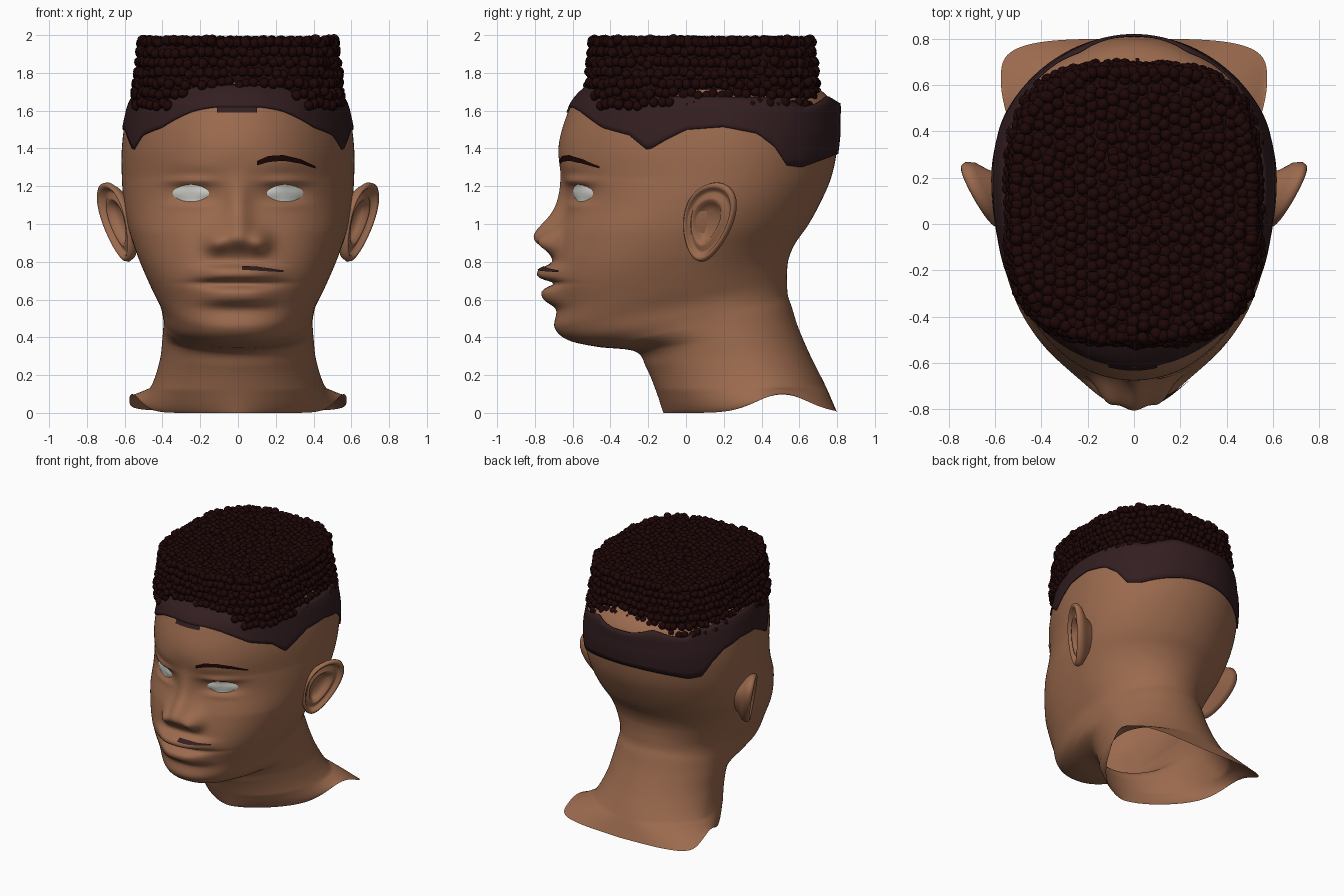
import bpy, math, random
from mathutils import Vector
from mathutils.bvhtree import BVHTree

random.seed(4)
cube = bpy.data.objects.get("Cube")
if cube:
    bpy.data.objects.remove(cube)


def material(name, r, g, b):
    m = bpy.data.materials.new(name)
    m.use_nodes = True
    m.diffuse_color = (r, g, b, 1)
    bsdf = m.node_tree.nodes["Principled BSDF"]
    bsdf.inputs["Base Color"].default_value = (r, g, b, 1)
    bsdf.inputs["Roughness"].default_value = 0.7
    return m


SKIN = material("brown skin", 0.33, 0.145, 0.076)
HAIR = material("dark hair", 0.013, 0.002, 0.002)
FADE = material("shaved hair", 0.033, 0.013, 0.015)
WHITE = material("eye white", 0.65, 0.65, 0.61)


def make(name, verts, faces, mat):
    me = bpy.data.meshes.new(name)
    me.from_pydata(verts, [], faces)
    me.materials.append(mat)
    me.shade_smooth()
    ob = bpy.data.objects.new(name, me)
    bpy.context.collection.objects.link(ob)
    return ob


def grid(rows, wrap=True, cap=False):
    """Join equal rows of points into quads, optionally closing the last row."""
    n = len(rows[0])
    verts = [p for row in rows for p in row]
    faces = []
    for i in range(len(rows) - 1):
        for j in range(n if wrap else n - 1):
            k = (j + 1) % n
            faces.append((i * n + j, i * n + k, (i + 1) * n + k, (i + 1) * n + j))
    if cap:
        faces.append(tuple(range(len(verts) - n, len(verts))))
    return verts, faces


def mirror(ob):
    ob.modifiers.new("Mirror", "MIRROR").use_axis[0] = True


def lookup(table, s):
    """Piecewise linear value."""
    for (a, p), (b, q) in zip(table, table[1:]):
        if s <= b:
            return p + (q - p) * max(0, (s - a) / (b - a))
    return table[-1][1]


def spow(v, e):
    return math.copysign(abs(v) ** e, v)


# Head and neck rings: front z, front y, back z, back y, half width, y of widest point
RINGS = [
    (0, -.12, 0, .8, .575, .61),
    (.12, -.16, .14, .74, .465, .42),
    (.24, -.21, .3, .66, .415, .3),
    (.325, -.27, .45, .595, .4, .22),
    (.35, -.47, .56, .56, .395, .16),
    (.385, -.62, .62, .54, .4, .1),
    (.45, -.685, .68, .535, .415, .06),
    (.55, -.685, .75, .535, .455, .02),
    (.68, -.71, .82, .545, .5, 0),
    (.8, -.7, .9, .58, .54, .02),
    (.95, -.67, 1, .65, .58, .08),
    (1.1, -.635, 1.12, .715, .605, .14),
    (1.25, -.655, 1.25, .77, .615, .18),
    (1.4, -.675, 1.4, .8, .615, .2),
    (1.55, -.64, 1.55, .805, .595, .19),
    (1.68, -.575, 1.68, .745, .548, .14),
    (1.8, -.42, 1.8, .57, .4, .1),
    (1.86, -.25, 1.86, .38, .25, .1),
    (1.88, .08, 1.88, .12, .02, .1),
]
# Fullness of the ring fronts, by ring number
FULLNESS = [(0, 1.6), (1, 2), (3, 2), (4, 2.3), (10, 2.3), (12, 2), (18, 2)]

# Face relief: x, z, x spread, spread below, spread above, height, fullness
RELIEF = [
    (0, .93, .09, .075, .1, .12, 2),      # nose tip
    (0, 1.08, .065, .12, .13, .05, 2),    # nose bridge
    (.115, .9, .06, .055, .065, .08, 2),  # nostril wings
    (0, .74, .2, .042, .042, .08, 3),     # upper lip
    (0, .625, .18, .055, .042, .065, 3),  # lower lip
    (0, .687, .22, .012, .012, -.025, 2),  # mouth crease
    (0, .45, .16, .06, .06, .01, 2),      # chin
    (.25, 1.16, .12, .065, .065, -.04, 2),   # eye sockets
    (.25, 1.225, .11, .018, .025, .028, 2),  # upper lids
    (.25, 1.1, .1, .025, .018, .016, 2),  # lower lids
    (.22, 1.31, .15, .05, .06, .01, 2),   # brow ridge
]


def relief(x, z):
    total = 0
    for cx, cz, sx, below, above, h, full in RELIEF:
        sz = below if z < cz else above
        total += h * math.exp(-abs((abs(x) - cx) / sx) ** full - abs((z - cz) / sz) ** full)
    return total


def ring_at(t):
    """Smooth interpolation between neighbouring rings."""
    last = len(RINGS) - 1
    i = min(int(t), last - 1)
    f = t - i
    quad = [RINGS[max(0, min(last, i + k))] for k in (-1, 0, 1, 2)]
    return [b + f / 2 * (c - a + f * (2*a - 5*b + 4*c - d + f * (3*(b - c) + d - a)))
            for a, b, c, d in zip(*quad)]


def head_row(t, columns=184):
    zf, yf, zb, yb, w, yw = ring_at(t)
    hem = max(0, 1 - t)
    back_power = 2 / (2 + 1.8 * hem)
    front_power = 2 / lookup(FULLNESS, t)
    row = []
    for j in range(columns):
        s = 2 * math.pi * j / columns
        a = s - .5 * math.sin(s)          # denser columns on the face
        front = math.cos(a) > 0
        e = front_power if front else back_power
        x = w * spow(math.sin(a), e)
        y = yw - (yw - yf if front else yb - yw) * spow(math.cos(a), e)
        z = zf + (zb - zf) * (y - yf) / (yb - yf)
        z += hem * .1 * math.exp(-((y - .51) / .19) ** 2) * min(1, abs(x) * 2.5)
        if front and t > 4:
            y -= relief(x, z)
        row.append((x, y, z))
    return row


STEPS = 10
rows = [head_row(i / STEPS) for i in range((len(RINGS) - 1) * STEPS + 1)]
verts, faces = grid(rows, cap=True)
make("head_and_neck", verts, faces, SKIN)
skin = BVHTree.FromPolygons(verts, faces)


def on_face(x, z, lift):
    hit = skin.ray_cast(Vector((x, -2, z)), Vector((0, 1, 0)))[0]
    return Vector((x, hit.y - lift, z))


def on_skull(a, z, lift):
    d = Vector((math.sin(a), -math.cos(a), 0))
    hit = skin.ray_cast(Vector((0, .1, z)), d)[0]
    return hit + d * lift


# Almond eyes
rows = []
for r in (1.05, .97, .85, .7, .5, .25, .05):
    row = []
    for j in range(32):
        a = 2 * math.pi * j / 32
        x = .25 + .092 * r * math.cos(a)
        z = 1.163 + .043 * r * math.sin(a) * (1 - .12 * math.cos(a) ** 2)
        row.append(on_face(x, z, .004 + .024 * (1 - r * r)))
    rows.append(row)
mirror(make("eye", *grid(rows, cap=True), WHITE))

# Ears: rings of scale and height, from the back of the shell to the inner bowl
EAR = [(.4, -.12), (.62, -.06), (.9, -.025), (1, .005), (.98, .026), (.92, .034), (.85, .026),
       (.8, .004), (.72, .002), (.62, .018), (.54, .016), (.46, -.012), (.3, -.03), (.05, -.032)]
along, out, up = Vector((.46, .89, 0)), Vector((.89, -.46, 0)), Vector((.17, 0, 1))
rows = []
for scale, height in EAR:
    row = []
    for j in range(48):
        a = 2 * math.pi * j / 48
        u = .145 * math.cos(a) * (1 + .25 * math.sin(a)) + .045 * math.sin(a)
        v = .21 * math.sin(a)
        shift = -.03 * (1 - scale)
        row.append(Vector((.63, .125, 1.01)) + along * (u * scale + shift)
                   + up * (v * scale) + out * height)
    rows.append(row)
mirror(make("ear", *grid(rows, cap=True), SKIN))


# Painted strokes: x, middle z, half thickness
def stroke(name, points, mat):
    rows = [[], [], []]
    for k in range(25):
        x = points[0][0] + (points[-1][0] - points[0][0]) * k / 24
        z = lookup([(p[0], p[1]) for p in points], x)
        h = lookup([(p[0], p[2]) for p in points], x)
        for row, side in zip(rows, (-1, 0, 1)):
            row.append(on_face(x, z + side * h, .008))
    make(name, *grid(rows, wrap=False), mat)


stroke("left_eyebrow", [(.1, 1.322, .012), (.16, 1.344, .016), (.24, 1.35, .015),
                        (.33, 1.332, .012), (.41, 1.3, .006)], HAIR)
stroke("left_moustache", [(.02, .768, .01), (.1, .764, .011), (.24, .75, .005)], FADE)
stroke("hairline_patch", [(-.11, 1.605, .014), (.1, 1.605, .014)], FADE)

# Shaved band around the skull: lower and upper edge heights by depth
LOW = [(-.65, 1.62), (-.6, 1.6), (-.45, 1.51), (-.3, 1.47), (-.2, 1.39), (-.1, 1.45), (0, 1.5),
       (.2, 1.515), (.38, 1.48), (.47, 1.41), (.54, 1.31), (.62, 1.3), (.82, 1.37)]
HIGH = [(-.6, 1.74), (-.45, 1.7), (-.3, 1.68), (.55, 1.67), (.64, 1.62), (.71, 1.64),
        (.775, 1.68), (.82, 1.64)]
BAND_ROWS = 9
rows = [[] for _ in range(BAND_ROWS)]
for j in range(160):
    a = 2 * math.pi * j / 160
    y = on_skull(a, 1.5, .015).y
    low, high = lookup(LOW, y), lookup(HIGH, y)
    for i, row in enumerate(rows):
        z = low + (high - low) * i / (BAND_ROWS - 1)
        # the band stands nearly upright where the skull curves in behind
        row.append(on_skull(a, z, .01 + max(0, z - 1.55) * max(0, y - .3) * .7))
band = make("shaved_band", *grid(rows), FADE)
band.modifiers.new("Thickness", "SOLIDIFY").thickness = .008


# Flat-top hair footprint
def hair_edge(a, inset=0):
    c, s = math.cos(a), math.sin(a)
    r = (abs(c / (.54 - inset)) ** 3 + abs(s / (.605 - inset)) ** 3) ** (-1 / 3)
    return c * r, .085 + s * r


def hair_bottom(x, y):
    if y < -.3:
        return 1.62 + .12 * math.exp(-(x / .33) ** 4)
    return 1.64 if y > .5 else 1.62


# Solid core below the curls
rows = []
for z, inset in ((1.64, .01), (1.78, .035), (1.95, .05), (1.965, .08), (1.965, .5)):
    edge = [hair_edge(2 * math.pi * j / 64, inset) for j in range(64)]
    rows.append([(x, y, max(z, hair_bottom(x, y) + .01)) for x, y in edge])
make("hair_core", *grid(rows, cap=True), HAIR)

# Curl centres: rows around the sides and a loose grid on top
curls = []
for i in range(7):
    z = 1.635 + .055 * i
    for j in range(84):
        a = 2 * math.pi * (j + .5 * (i % 2) + random.uniform(-.2, .2)) / 84
        x, y = hair_edge(a, .006 * i - .004 + random.uniform(-.008, .008))
        if z >= hair_bottom(x, y) - .01:
            curls.append((x, y, z + random.uniform(-.012, .012)))
for i in range(-12, 13):
    for j in range(-13, 14):
        x = i * .046 + random.uniform(-.012, .012)
        y = .085 + (j + .5 * (i % 2)) * .046 + random.uniform(-.012, .012)
        if abs(x / .515) ** 3 + abs((y - .085) / .585) ** 3 < 1:
            curls.append((x, y, 1.97 - random.uniform(0, .016)))

# One small ball, repeated at every centre
bpy.ops.mesh.primitive_ico_sphere_add(subdivisions=2, radius=1)
ball = bpy.context.object
shape = [v.co.copy() for v in ball.data.vertices]
tris = [tuple(p.vertices) for p in ball.data.polygons]
bpy.data.objects.remove(ball)
verts, faces = [], []
for c in curls:
    base, size = len(verts), random.uniform(.026, .03)
    verts += [Vector(c) + p * size for p in shape]
    faces += [tuple(base + k for k in t) for t in tris]
make("hair_curls", verts, faces, HAIR)
